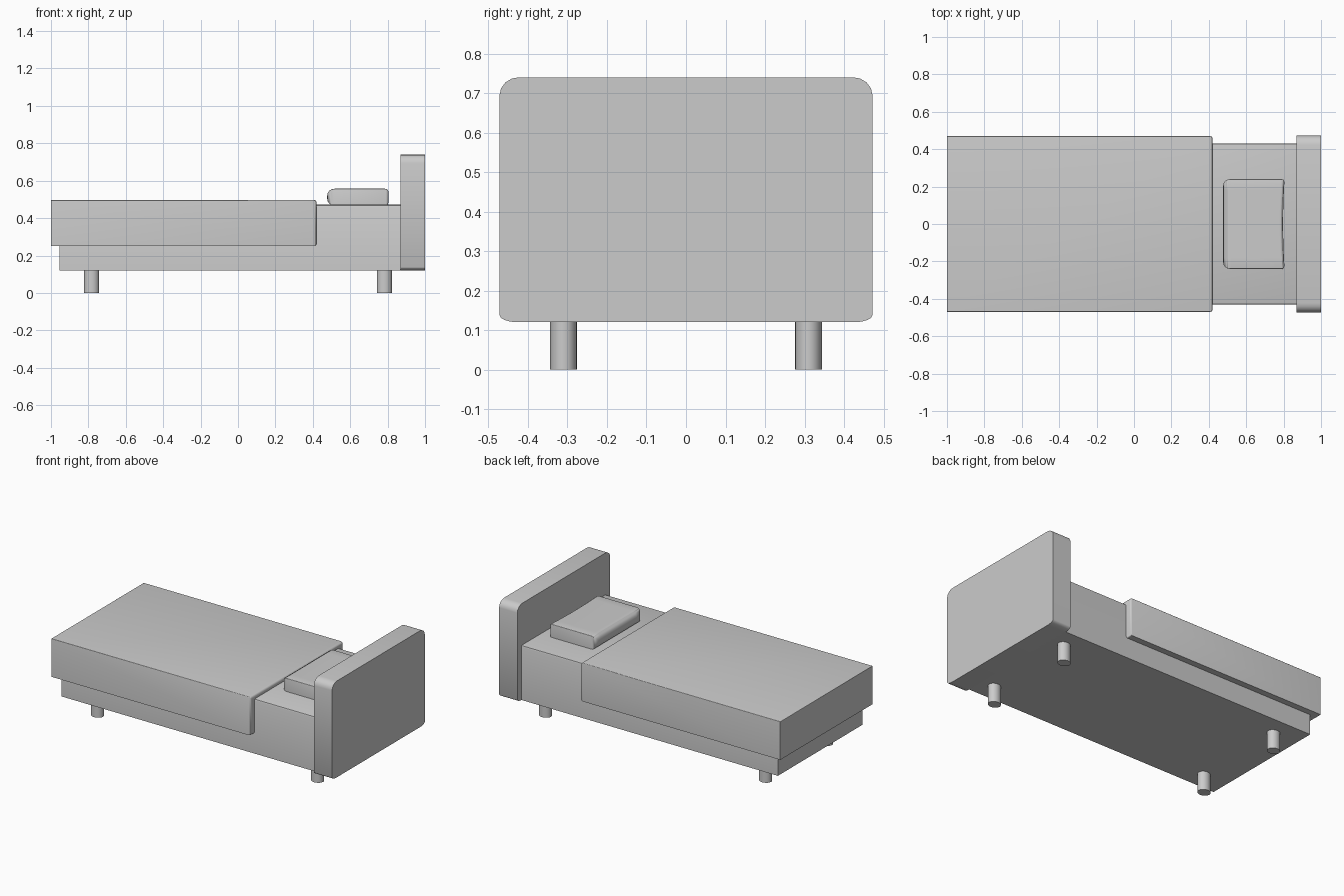
import bpy, bmesh, math
from mathutils import Vector

cube = bpy.data.objects.get("Cube")
if cube:
    bpy.data.objects.remove(cube, do_unlink=True)

grey = bpy.data.materials.new("light_grey")
grey.use_nodes = True
colour = (0.6, 0.6, 0.6, 1)
grey.diffuse_color = colour
grey.node_tree.nodes["Principled BSDF"].inputs["Base Color"].default_value = colour


def finish(name, bm, angle=40):
    """Turn a bmesh into a named, shaded object."""
    bmesh.ops.recalc_face_normals(bm, faces=bm.faces)
    mesh = bpy.data.meshes.new(name)
    bm.to_mesh(mesh)
    bm.free()
    mesh.materials.append(grey)
    ob = bpy.data.objects.new(name, mesh)
    bpy.context.collection.objects.link(ob)
    bpy.ops.object.select_all(action="DESELECT")
    ob.select_set(True)
    bpy.context.view_layer.objects.active = ob
    bpy.ops.object.shade_smooth_by_angle(angle=math.radians(angle))
    return ob


def box(low, high):
    bm = bmesh.new()
    bmesh.ops.create_cube(bm, size=1)
    low, high = Vector(low), Vector(high)
    for v in bm.verts:
        v.co = (low + high) / 2 + v.co * (high - low)
    return bm


def round_edges(bm, rule, radius, segments=3):
    """Bevel the edges whose two end points both satisfy the rule."""
    edges = [e for e in bm.edges if all(rule(v.co) for v in e.verts)]
    bmesh.ops.bevel(bm, geom=edges, offset=radius, segments=segments,
                    affect="EDGES", profile=0.5, clamp_overlap=True)


# Mattress and base in one block, softened along the top
bm = box((-0.955, -0.43, 0.12), (0.88, 0.43, 0.472))
round_edges(bm, lambda p: p.z > 0.4, 0.012, 2)
finish("mattress_base", bm)

# Blanket draped over the foot end and both sides
bm = box((-1, -0.47, 0.25), (0.42, 0.47, 0.497))
round_edges(bm, lambda p: p.x > 0.4, 0.012, 2)
top = [e for e in bm.edges
       if all(v.co.z > 0.48 for v in e.verts)
       and (all(abs(v.co.y) > 0.45 for v in e.verts)
            or all(v.co.x < -0.9 for v in e.verts))]
bmesh.ops.bevel(bm, geom=top, offset=0.042, segments=4,
                affect="EDGES", profile=0.5, clamp_overlap=True)
finish("blanket", bm, 50)

# Pillow, fuller at one side and slightly pinched at the other
bm = box((0.477, -0.24, 0.468), (0.805, 0.24, 0.557))
round_edges(bm, lambda p: p.x < 0.5, 0.036, 4)
round_edges(bm, lambda p: p.x > 0.75, 0.015, 3)
round_edges(bm, lambda p: abs(p.y) > 0.235 and p.z > 0.54, 0.02, 3)
for i in range(1, 8):
    bmesh.ops.bisect_plane(bm, geom=bm.verts[:] + bm.edges[:] + bm.faces[:],
                           plane_co=(0, -0.24 + 0.06 * i, 0), plane_no=(0, 1, 0))
for v in bm.verts:
    middle = max(0, 1 - (v.co.y / 0.24) ** 2)
    if v.co.x > 0.75:
        v.co.x -= 0.008 * middle
finish("pillow", bm, 50)

# Headboard: rounded outline extruded along the bed
bm = bmesh.new()
outline = []
for sy, sz, ry, rz in ((1, 1, 0.05, 0.045), (-1, 1, 0.05, 0.045),
                       (-1, -1, 0.045, 0.018), (1, -1, 0.045, 0.018)):
    cy = sy * (0.472 - ry)
    cz = 0.74 - rz if sz > 0 else 0.12 + rz
    arc = [math.radians(a) for a in (0, 22.5, 45, 67.5, 90)]
    if sy * sz < 0:
        arc.reverse()
    for a in arc:
        outline.append(bm.verts.new((0.87, cy + sy * ry * math.cos(a),
                                     cz + sz * rz * math.sin(a))))
face = bm.faces.new(outline)
ext = bmesh.ops.extrude_face_region(bm, geom=[face])
for v in ext["geom"]:
    if isinstance(v, bmesh.types.BMVert):
        v.co.x = 1
finish("headboard", bm)

# Four short legs
for x, end in ((-0.783, "foot"), (0.783, "head")):
    for y, side in ((-0.31, "front"), (0.31, "back")):
        bm = bmesh.new()
        bmesh.ops.create_cone(bm, cap_ends=True, segments=20, radius1=1,
                              radius2=1, depth=1)
        for v in bm.verts:
            v.co = Vector((x + v.co.x * 0.04, y + v.co.y * 0.034,
                           (v.co.z + 0.5) * 0.125))
        finish(f"{end}_{side}_leg", bm)
